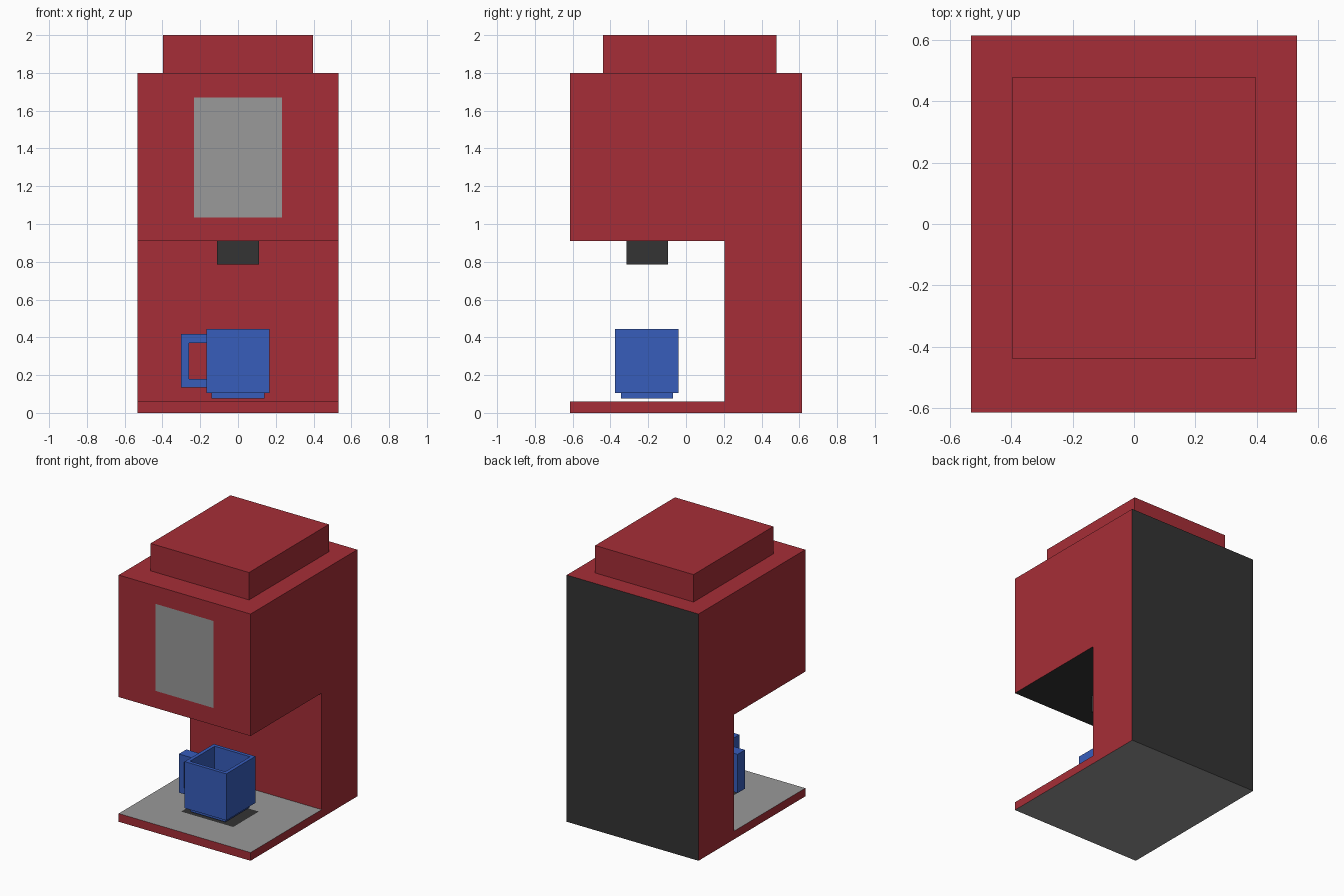
import bpy, bmesh
from mathutils import Vector

if "Cube" in bpy.data.objects:
    bpy.data.objects.remove(bpy.data.objects["Cube"])


def material(name, rgb):
    m = bpy.data.materials.new(name)
    m.diffuse_color = (*rgb, 1)
    m.use_nodes = True
    m.node_tree.nodes["Principled BSDF"].inputs["Base Color"].default_value = m.diffuse_color
    return m


RED = material("red", (0.38, 0.027, 0.038))
DARK = material("dark", (0.033, 0.033, 0.033))
GREY = material("grey", (0.32, 0.32, 0.32))
BLUE = material("blue", (0.038, 0.109, 0.5))


def finish(name, bm, *mats):
    bmesh.ops.recalc_face_normals(bm, faces=bm.faces)
    me = bpy.data.meshes.new(name)
    bm.to_mesh(me)
    bm.free()
    for m in mats:
        me.materials.append(m)
    ob = bpy.data.objects.new(name, me)
    bpy.context.collection.objects.link(ob)
    return ob


def prism(points, direction):
    """Closed outline swept along a straight direction."""
    bm = bmesh.new()
    face = bm.faces.new([bm.verts.new(p) for p in points])
    ext = bmesh.ops.extrude_face_region(bm, geom=[face])
    verts = [v for v in ext["geom"] if isinstance(v, bmesh.types.BMVert)]
    bmesh.ops.translate(bm, verts=verts, vec=Vector(direction))
    bmesh.ops.recalc_face_normals(bm, faces=bm.faces)
    return bm


def block(x0, x1, y0, y1, z0, z1):
    return prism([(x0, y0, z0), (x1, y0, z0), (x1, y1, z0), (x0, y1, z0)],
                 (0, 0, z1 - z0))


# C-shaped housing: base, column and head in one side profile
W, D, COL = 0.532, 0.615, 0.205
TRAY, HEAD, TOP = 0.06, 0.91, 1.8
profile = [(-D, 0), (D, 0), (D, TOP), (-D, TOP), (-D, HEAD),
           (COL, HEAD), (COL, TRAY), (-D, TRAY)]
bm = prism([(-W, y, z) for y, z in profile], (2 * W, 0, 0))
for f in bm.faces:
    c, n = f.calc_center_median(), f.normal
    if n.y > 0.9 or (n.z < -0.9 and c.z > 0.5):
        f.material_index = 1          # dark back and head underside
    elif abs(n.z) > 0.9 and c.z < 0.5:
        f.material_index = 2          # grey tray surface and bottom
finish("housing", bm, RED, DARK, GREY)

# Lid
finish("lid", block(-0.397, 0.397, -0.44, 0.48, TOP, 2.0), RED)

# Flat inlays: front panel and drip plate
bm = bmesh.new()
bm.faces.new([bm.verts.new((x, -D - 0.001, z)) for x, z in
              [(-0.233, 1.035), (0.233, 1.035), (0.233, 1.67), (-0.233, 1.67)]])
finish("front_panel", bm, GREY)
bm = bmesh.new()
bm.faces.new([bm.verts.new((x, y, TRAY + 0.001)) for x, y in
              [(-0.21, -0.355), (0.21, -0.355), (0.21, -0.06), (-0.21, -0.06)]])
finish("drip_plate", bm, DARK)

# Spout
finish("spout", block(-0.11, 0.11, -0.315, -0.095, 0.785, HEAD), DARK)

# Cup: hollowed block on a smaller foot
CY = -0.207
bm = block(-0.168, 0.168, CY - 0.168, CY + 0.168, 0.105, 0.445)
rim = max(bm.faces, key=lambda f: f.calc_center_median().z)
bmesh.ops.inset_region(bm, faces=[rim], thickness=0.036)
well = bmesh.ops.extrude_discrete_faces(bm, faces=[rim])["faces"][0]
bmesh.ops.translate(bm, verts=well.verts, vec=(0, 0, -0.305))
finish("cup", bm, BLUE)
finish("cup_foot", block(-0.14, 0.14, CY - 0.138, CY + 0.138, 0.075, 0.105), BLUE)

# Cup handle: C profile
handle = [(-0.168, 0.135), (-0.302, 0.135), (-0.302, 0.417), (-0.168, 0.417),
          (-0.168, 0.37), (-0.26, 0.37), (-0.26, 0.18), (-0.168, 0.18)]
finish("cup_handle", prism([(x, CY - 0.043, z) for x, z in handle], (0, 0.086, 0)), BLUE)
